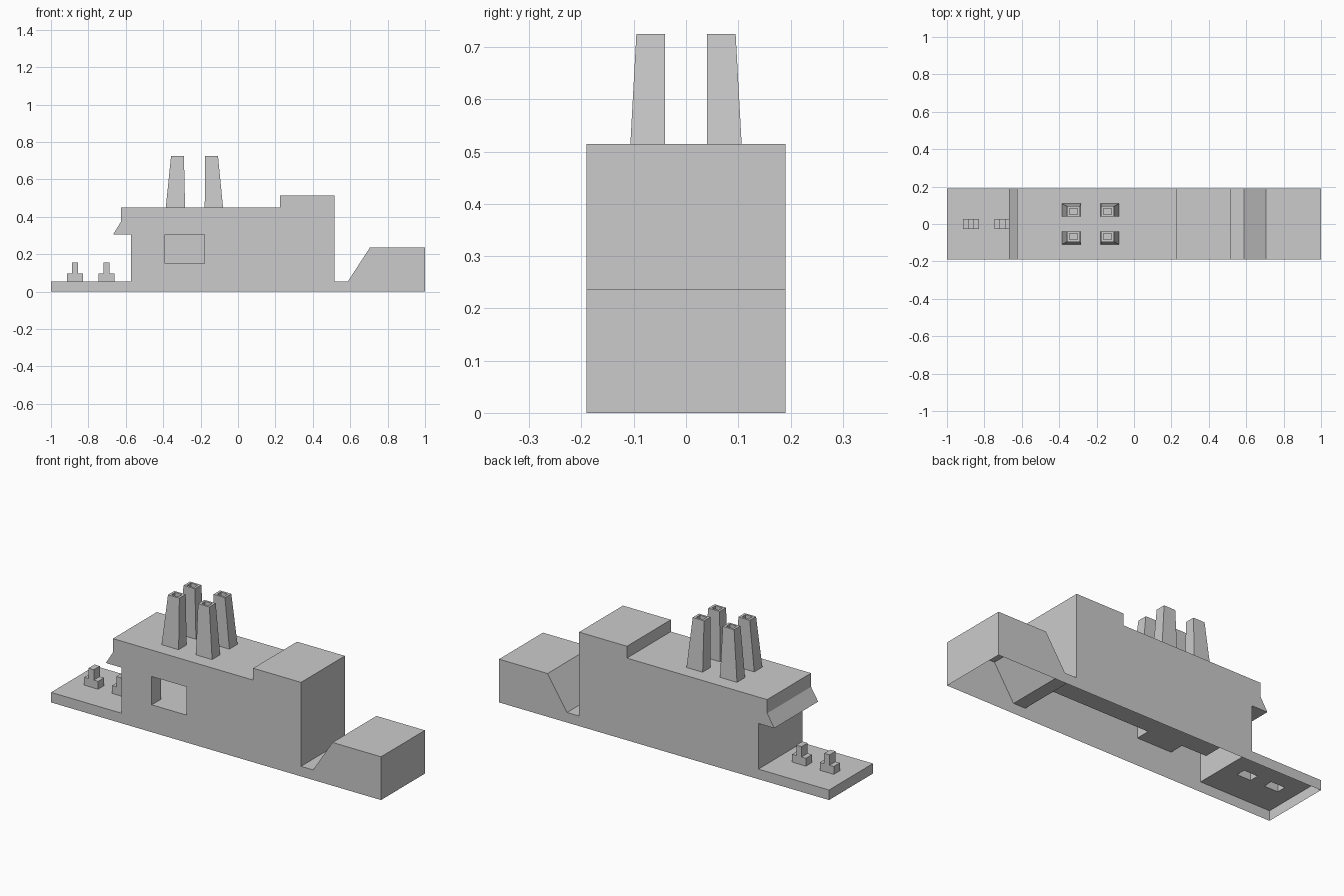
import bpy
import bmesh

if "Cube" in bpy.data.objects:
    bpy.data.objects.remove(bpy.data.objects["Cube"], do_unlink=True)

GREY = (0.6, 0.6, 0.6, 1.0)
grey = bpy.data.materials.new("plain_grey")
grey.use_nodes = True
grey.diffuse_color = GREY
grey.node_tree.nodes["Principled BSDF"].inputs["Base Color"].default_value = GREY

HALF = 0.19              # half the beam
DECK = 0.055             # low deck height
ROOM_Y = 0.11            # half width of the inner room
WIN = ((-0.39, -0.18), (0.15, 0.305))      # window in x and z
POSTS = (-0.872, -0.703)
POST_Y, POST_X = 0.026, 0.042


def finish(bm, name):
    mesh = bpy.data.meshes.new(name)
    bm.to_mesh(mesh)
    bm.free()
    mesh.materials.append(grey)
    obj = bpy.data.objects.new(name, mesh)
    bpy.context.collection.objects.link(obj)
    return obj


def extrude_profile(points, half, closed_bottom=True, caps=True):
    """Sweep an x-z outline across y; the last edge is the underside."""
    bm = bmesh.new()
    a = [bm.verts.new((x, -half, z)) for x, z in points]
    b = [bm.verts.new((x, half, z)) for x, z in points]
    n = len(points)
    for i in range(n if closed_bottom else n - 1):
        j = (i + 1) % n
        bm.faces.new((a[i], b[i], b[j], a[j]))
    if caps:
        bm.faces.new(a)
        bm.faces.new(b[::-1])
    bm.normal_update()
    return bm


def punch(bm, on_plane, ranges):
    """Cut a rectangular opening; ranges maps axis to (low, high)."""
    def inside(face, axes):
        c = face.calc_center_bounds()
        return on_plane(face) and all(
            ranges[k][0] < c[k] < ranges[k][1] for k in axes)

    done = []
    for axis, limits in ranges.items():
        for value in limits:
            faces = [f for f in bm.faces if on_plane(f) and
                     all(inside(f, [k]) for k in done)]
            geom = set(faces)
            for f in faces:
                geom.update(f.edges)
                geom.update(f.verts)
            co, no = [0, 0, 0], [0, 0, 0]
            co[axis], no[axis] = value, 1
            bmesh.ops.bisect_plane(bm, geom=list(geom), dist=1e-6,
                                   plane_co=co, plane_no=no)
        done.append(axis)
    hole = [f for f in bm.faces if inside(f, done)]
    bmesh.ops.delete(bm, geom=hole, context='FACES')


def flat_at(axis, value):
    return lambda f: all(abs(v.co[axis] - value) < 1e-4 for v in f.verts)


# Hull: stepped side outline, open underneath
outline = [(-1, 0), (-1, DECK), (-0.572, DECK), (-0.572, 0.305),
           (-0.668, 0.305), (-0.625, 0.375), (-0.625, 0.45), (0.225, 0.45),
           (0.225, 0.515), (0.515, 0.515), (0.515, DECK), (0.588, DECK),
           (0.706, 0.237), (1, 0.237), (1, 0)]
hull = extrude_profile(outline, HALF, closed_bottom=False)
punch(hull, flat_at(1, -HALF), {0: WIN[0], 2: WIN[1]})
for px in POSTS:
    punch(hull,
          lambda f: flat_at(2, DECK)(f) and f.calc_center_bounds().x < -0.5,
          {0: (px - POST_X, px + POST_X), 1: (-POST_Y, POST_Y)})
finish(hull, "hull")

# Inner room behind the window
room = extrude_profile([(-0.54, 0.15), (-0.54, 0.375), (0.47, 0.375),
                        (0.47, 0.15)], ROOM_Y)
punch(room, flat_at(1, -ROOM_Y), {0: WIN[0], 2: WIN[1]})
finish(room, "inner_room")

# Window reveal joining the side to the room
(x0, x1), (z0, z1) = WIN
reveal = extrude_profile([(x0, z0), (x0, z1), (x1, z1), (x1, z0)],
                         (HALF - ROOM_Y) / 2, caps=False)
bmesh.ops.translate(reveal, verts=reveal.verts,
                    vec=(0, -(HALF + ROOM_Y) / 2, 0))
finish(reveal, "window_reveal")

# Mooring posts: hollow stepped blocks on the low deck
for i, px in enumerate(POSTS):
    s, t = POST_X, 0.016
    steps = [(-s, DECK), (-s, 0.098), (-t, 0.098), (-t, 0.155),
             (t, 0.155), (t, 0.098), (s, 0.098), (s, DECK)]
    post = extrude_profile([(px + x, z) for x, z in steps], POST_Y,
                           closed_bottom=False)
    finish(post, f"mooring_post_{i + 1}")


def funnel(name, base_x, top_x, side):
    """Tapered chimney with a square flue sunk into its top."""
    bm = bmesh.new()

    def ring(xs, ys, z):
        return [bm.verts.new((xs[i], side * ys[j], z))
                for i, j in ((0, 0), (1, 0), (1, 1), (0, 1))]

    mx, my, w = sum(top_x) / 2, 0.0675, 0.016
    flue_x = (mx - 0.021, mx + 0.021)
    flue_y = (my - w, my + w)
    rings = [ring(base_x, (0.04, 0.11), 0.45),
             ring(top_x, (0.04, 0.095), 0.725),
             ring(flue_x, flue_y, 0.725),
             ring(flue_x, flue_y, 0.6)]
    for lo, hi in zip(rings, rings[1:]):
        for i in range(4):
            j = (i + 1) % 4
            bm.faces.new((lo[i], lo[j], hi[j], hi[i]))
    bm.faces.new(rings[-1])
    bmesh.ops.recalc_face_normals(bm, faces=bm.faces)
    finish(bm, name)


# Four funnels in two mirrored pairs
for side, label in ((1, "back"), (-1, "front")):
    funnel(f"funnel_{label}_right", (-0.386, -0.283), (-0.358, -0.289), side)
    funnel(f"funnel_{label}_left", (-0.178, -0.08), (-0.176, -0.107), side)
